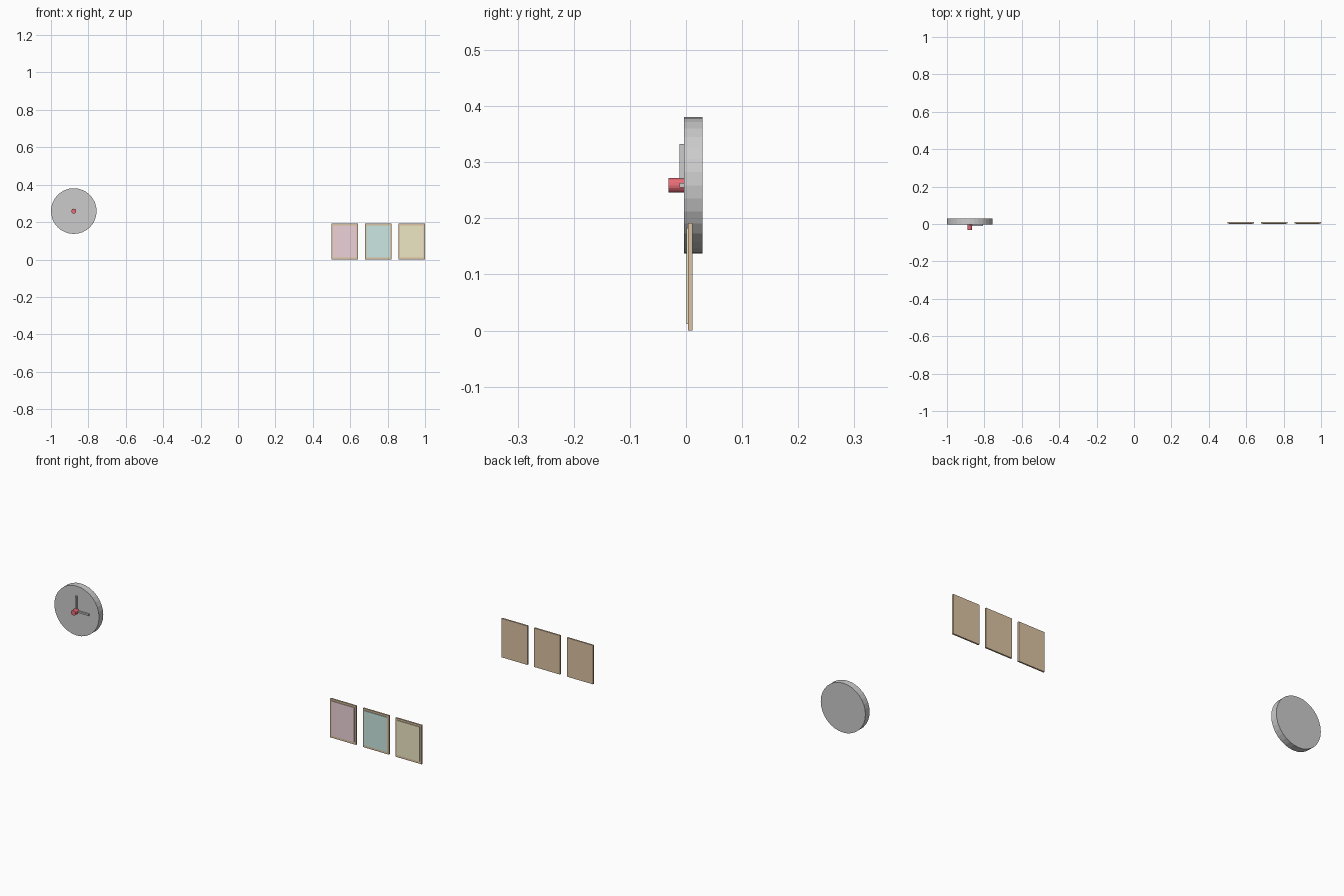
import bpy, math

if "Cube" in bpy.data.objects:
    bpy.data.objects.remove(bpy.data.objects["Cube"])


def material(name, rgb):
    m = bpy.data.materials.new(name)
    m.diffuse_color = (*rgb, 1)
    m.use_nodes = True
    m.node_tree.nodes["Principled BSDF"].inputs["Base Color"].default_value = m.diffuse_color
    return m


def finish(name, mat):
    ob = bpy.context.object
    ob.name = name
    if mat:
        ob.data.materials.append(mat)
    return ob


def box(name, x, y, z, mat=None):
    """Box from (min, max) ranges on each axis."""
    bpy.ops.mesh.primitive_cube_add(size=1, location=[sum(r) / 2 for r in (x, y, z)])
    ob = finish(name, mat)
    ob.scale = [r[1] - r[0] for r in (x, y, z)]
    bpy.ops.object.transform_apply(location=False, rotation=False, scale=True)
    return ob


def disc(name, x, z, radius, y, sides, mat=None):
    """Cylinder lying along y."""
    bpy.ops.mesh.primitive_cylinder_add(
        vertices=sides, radius=radius, depth=y[1] - y[0],
        location=(x, sum(y) / 2, z), rotation=(math.pi / 2, 0, 0))
    return finish(name, mat)


red = material("red", (0.80, 0.15, 0.18))
wood = material("wood", (0.72, 0.55, 0.36))
colours = {"pink": (0.85, 0.65, 0.70), "teal": (0.60, 0.80, 0.76), "yellow": (0.85, 0.80, 0.55)}

# wall clock
cx, cz = -0.878, 0.259
disc("clock_body", cx, cz, 0.122, (-0.004, 0.029), 32)
disc("clock_hub", cx, cz, 0.013, (-0.031, -0.004), 16, red)
hand_y = (-0.012, -0.003)
box("minute_hand", (cx - 0.005, cx + 0.005), hand_y, (cz, 0.333))
box("hour_hand", (cx, cx + 0.07), hand_y, (cz - 0.004, cz + 0.004))

# row of three framed pictures
for i, (name, rgb) in enumerate(colours.items()):
    x = 0.571 + i * 0.179
    box(f"{name}_frame", (x - 0.071, x + 0.071), (0.004, 0.012), (0, 0.192), wood)
    box(f"{name}_picture", (x - 0.062, x + 0.062), (0.0005, 0.005), (0.012, 0.183), material(name, rgb))
